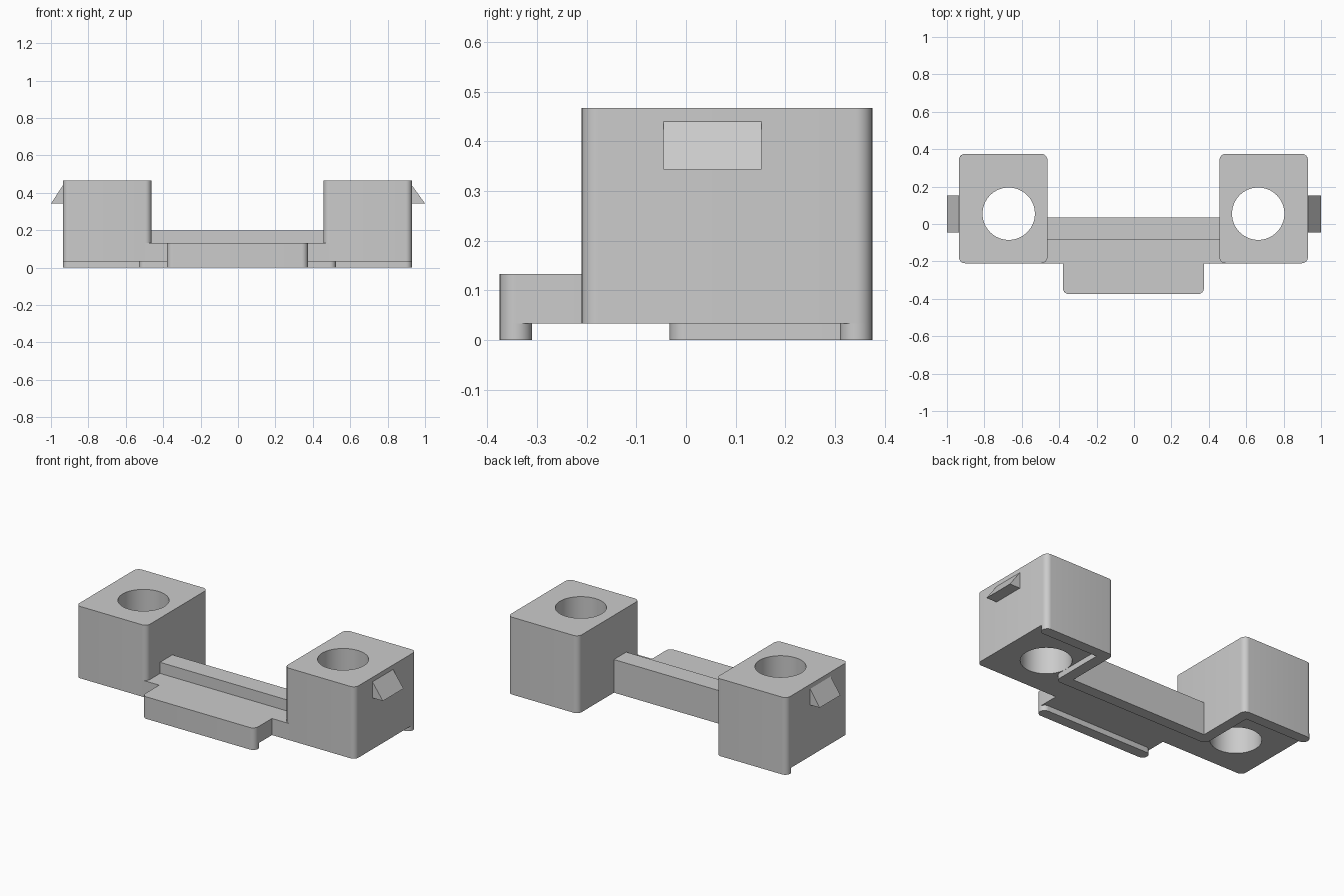
import bpy, bmesh, math
from mathutils import Vector

if "Cube" in bpy.data.objects:
    bpy.data.objects.remove(bpy.data.objects["Cube"])

grey = bpy.data.materials.new("light grey")
grey.diffuse_color = (0.6, 0.6, 0.6, 1)
grey.use_nodes = True
grey.node_tree.nodes["Principled BSDF"].inputs["Base Color"].default_value = grey.diffuse_color

CX = -0.003                      # mirror plane of the body
R = 0.033                        # corner radius
INNER, OUTER = 0.46, 0.933       # block sides, measured from the mirror plane
FRONT, BACK = -0.21, 0.375
FLOOR, DECK, RIDGE, TOP = 0.033, 0.133, 0.2, 0.467


def rounded(corners, steps=8):
    """Outline from (x, y, radius) corners, with arcs at the rounded ones."""
    out = []
    for i, (x, y, r) in enumerate(corners):
        p = Vector((x, y))
        if r == 0:
            out.append(p)
            continue
        a = (Vector(corners[i - 1][:2]) - p).normalized()
        b = (Vector(corners[(i + 1) % len(corners)][:2]) - p).normalized()
        centre = p + (a + b) * r          # all corners are square
        for k in range(steps + 1):
            t = k / steps * math.pi / 2
            out.append(centre - b * r * math.cos(t) - a * r * math.sin(t))
    return out


def prism(name, outline, z0, z1):
    """Extrude an outline from z0 up to z1."""
    bm = bmesh.new()
    face = bm.faces.new([bm.verts.new((p[0] + CX, p[1], z0)) for p in outline])
    top = bmesh.ops.extrude_face_region(bm, geom=[face])["geom"]
    bmesh.ops.translate(bm, vec=(0, 0, z1 - z0),
                        verts=[v for v in top if isinstance(v, bmesh.types.BMVert)])
    return finish(name, bm)


def finish(name, bm):
    bmesh.ops.remove_doubles(bm, verts=bm.verts, dist=1e-5)
    bmesh.ops.recalc_face_normals(bm, faces=bm.faces)
    mesh = bpy.data.meshes.new(name)
    bm.to_mesh(mesh)
    bm.free()
    mesh.materials.append(grey)
    obj = bpy.data.objects.new(name, mesh)
    bpy.context.collection.objects.link(obj)
    return obj


def smooth(obj):
    bpy.ops.object.select_all(action='DESELECT')
    obj.select_set(True)
    bpy.context.view_layer.objects.active = obj
    bpy.ops.object.shade_smooth_by_angle(angle=math.radians(30))


def box(x0, x1, y0, y1, r=0.0):
    return rounded([(x0, y0, r), (x1, y0, r), (x1, y1, r), (x0, y1, r)])


for side, label in ((-1, "left"), (1, "right")):
    # Tall block with a round through hole
    x0, x1 = sorted((side * INNER, side * OUTER))
    block = prism(label + "_block", box(x0, x1, FRONT, BACK, R), FLOOR, TOP)
    circle = [(side * 0.667 + 0.14 * math.cos(k * math.tau / 64),
               0.055 + 0.14 * math.sin(k * math.tau / 64)) for k in range(64)]
    cutter = prism(label + "_hole_cutter", circle, -0.1, 0.6)
    cut = block.modifiers.new("hole", 'BOOLEAN')
    cut.operation, cut.solver, cut.object = 'DIFFERENCE', 'EXACT', cutter
    bpy.context.view_layer.objects.active = block
    bpy.ops.object.modifier_apply(modifier=cut.name)
    bpy.data.objects.remove(cutter)
    smooth(block)

    # Wedge-shaped catch on the outer side
    bm = bmesh.new()
    wall = side * OUTER + CX
    tri = [(wall, 0.44), (side, 0.343), (wall, 0.343)]
    ends = [[bm.verts.new((x, y, z)) for x, z in tri] for y in (-0.045, 0.152)]
    for e in ends:
        bm.faces.new(e)
    for i in range(3):
        j = (i + 1) % 3
        bm.faces.new((ends[0][i], ends[0][j], ends[1][j], ends[1][i]))
    finish(label + "_catch", bm)

# Base plate between the blocks, with a front tab
W, T = INNER + R, 0.377
smooth(prism("base_plate", rounded([
    (-W, 0.035, 0), (-W, FRONT, 0), (-T, FRONT, 0), (-T, -BACK, R),
    (T, -BACK, R), (T, FRONT, 0), (W, FRONT, 0), (W, 0.035, 0)]), FLOOR, DECK))

# Raised ridge along the back of the plate
prism("ridge", box(-INNER, INNER, -0.083, 0.035), DECK, RIDGE)

# Thin lip under the front tab
smooth(prism("front_lip", box(-T, T, -BACK, -0.31, 0.0325), 0, FLOOR))

# Thin lip following the stepped back edge
LEG = 0.527
half = [(INNER, 0.035, 0), (INNER, BACK, R), (OUTER, BACK, 0.0325),
        (OUTER, 0.31, 0.0325), (LEG, 0.31, 0), (LEG, -0.033, R)]
smooth(prism("back_lip", rounded(half + [(-x, y, r) for x, y, r in reversed(half)]),
             0, FLOOR))
